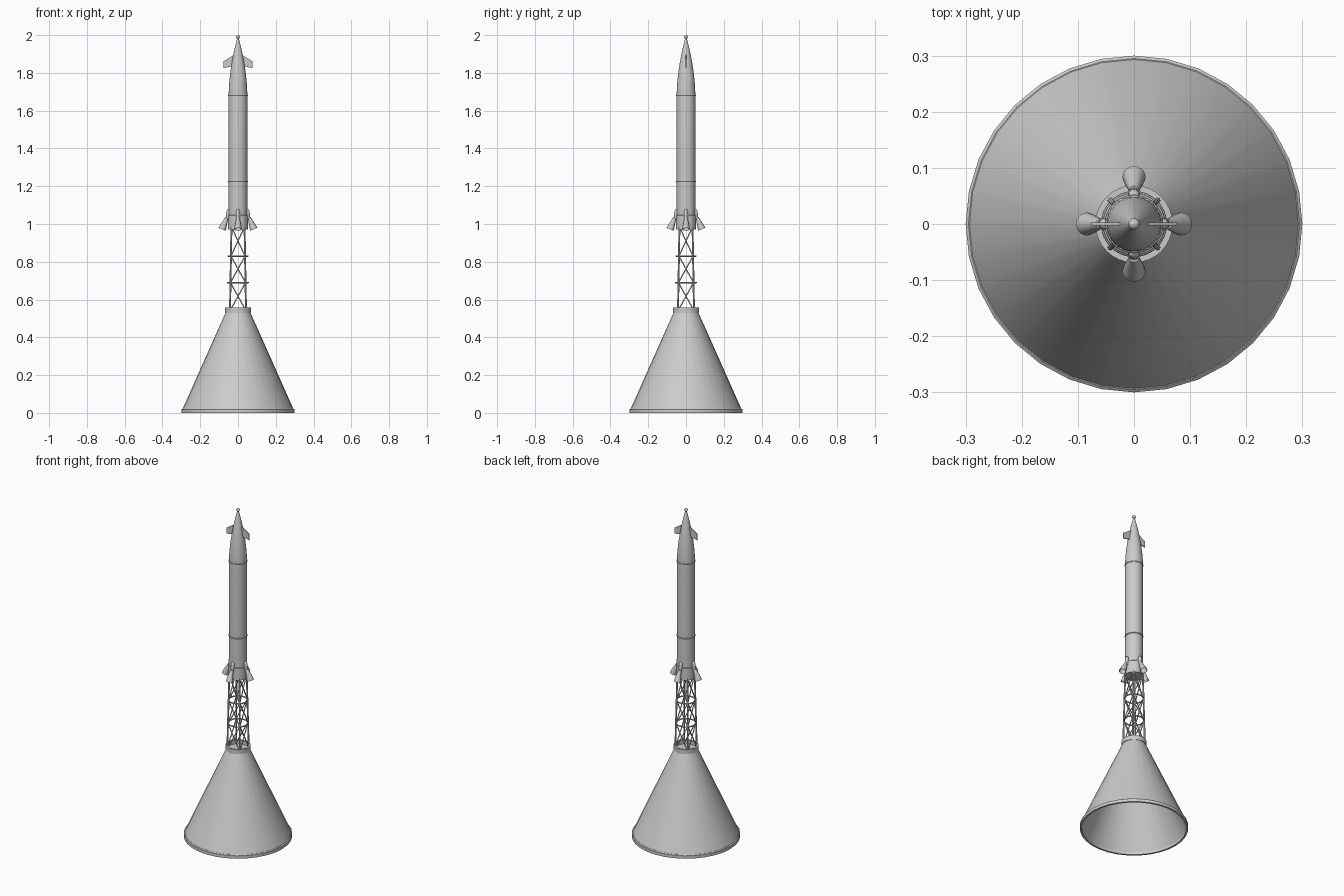
import bpy, bmesh, math
from mathutils import Vector, Matrix

if "Cube" in bpy.data.objects:
    bpy.data.objects.remove(bpy.data.objects["Cube"])


def finish(bm, name, angle=35):
    bmesh.ops.recalc_face_normals(bm, faces=bm.faces)
    me = bpy.data.meshes.new(name)
    bm.to_mesh(me)
    bm.free()
    ob = bpy.data.objects.new(name, me)
    bpy.context.collection.objects.link(ob)
    bpy.ops.object.select_all(action='DESELECT')
    ob.select_set(True)
    bpy.context.view_layer.objects.active = ob
    bpy.ops.object.shade_smooth_by_angle(angle=math.radians(angle))
    return ob


def spin(bm, profile, n=32, mat=Matrix(), loop=False):
    """Revolve (radius, height) points around the z axis of mat."""
    rings = []
    for r, z in profile:
        if r < 1e-6:
            rings.append([bm.verts.new(mat @ Vector((0, 0, z)))] * n)
        else:
            rings.append([bm.verts.new(mat @ Vector((r * math.cos(2 * math.pi * i / n),
                          r * math.sin(2 * math.pi * i / n), z))) for i in range(n)])
    pairs = list(zip(rings, rings[1:])) + ([(rings[-1], rings[0])] if loop else [])
    for a, b in pairs:
        for i in range(n):
            j = (i + 1) % n
            face = list(dict.fromkeys((a[i], a[j], b[j], b[i])))
            if len(face) > 2:
                bm.faces.new(face)


def lathe(name, profile, n=32, loop=False):
    bm = bmesh.new()
    spin(bm, profile, n, loop=loop)
    return finish(bm, name)


def rod(bm, a, b, r, n=8):
    a, b = Vector(a), Vector(b)
    d = b - a
    mat = Matrix.Translation(a) @ d.to_track_quat('Z', 'Y').to_matrix().to_4x4()
    spin(bm, [(0, 0), (r, 0), (r, d.length), (0, d.length)], n, mat)


def band(name, r, z, t):
    pts = [(r + t * math.cos(k * math.pi / 4), z + t * math.sin(k * math.pi / 4)) for k in range(8)]
    return lathe(name, pts, loop=True)


# Hollow conical cover with bottom rim and top collar
lathe("cone_cover", [(0.294, 0.02), (0.064, 0.535), (0, 0.535), (0, 0.529),
                     (0.060, 0.529), (0.289, 0.015)], loop=True)
lathe("cone_rim", [(0.289, 0), (0.3, 0), (0.3, 0.018), (0.295, 0.022), (0.289, 0.022)], loop=True)
lathe("cone_collar", [(0.058, 0.53), (0.069, 0.53), (0.069, 0.557), (0.058, 0.557)], loop=True)

# Lattice tower: four legs, three cross-braced bays
levels = [0.54, 0.69, 0.83, 0.985]


def leg_point(k, z):
    r = 0.060 + (0.049 - 0.060) * (z - 0.54) / 0.445
    a = math.pi / 4 + k * math.pi / 2
    return (r * math.cos(a), r * math.sin(a), z)


legs, braces = bmesh.new(), bmesh.new()
for k in range(4):
    rod(legs, leg_point(k, levels[0]), leg_point(k, levels[-1]), 0.005)
    for lo, hi in zip(levels, levels[1:]):
        rod(braces, leg_point(k, lo), leg_point(k + 1, hi), 0.003)
        rod(braces, leg_point(k + 1, lo), leg_point(k, hi), 0.003)
finish(legs, "tower_legs")
finish(braces, "tower_braces")
band("tower_ring_lower", 0.055, 0.69, 0.004)
band("tower_ring_upper", 0.052, 0.83, 0.004)

# Motor body with rounded pointed nose
nose = [(0.0495 * (1 - (k / 8) ** 1.7) + 0.004 * (k / 8), 1.68 + 0.305 * k / 8) for k in range(9)]
lathe("motor_body", [(0, 0.975), (0.049, 0.975), (0.049, 1.3)] + nose + [(0, 1.985)])
lathe("motor_skirt", [(0.045, 0.972), (0.052, 0.972), (0.052, 1.045), (0.048, 1.05)], loop=True)
band("body_band_lower", 0.0485, 1.225, 0.004)
band("body_band_upper", 0.0485, 1.68, 0.004)

# Ball at the tip
lathe("tip_ball", [(0.010 * math.sin(k * math.pi / 10) if 0 < k < 10 else 0,
                    1.990 - 0.010 * math.cos(k * math.pi / 10)) for k in range(11)], 20)

# Four canted hollow nozzles with feed pods
bells, pods = bmesh.new(), bmesh.new()
tilt = math.radians(22)
for k in range(4):
    turn = Matrix.Rotation(k * math.pi / 2, 4, 'Z')
    mat = turn @ Matrix.Translation((0.084, 0, 0.972)) @ Matrix.Rotation(-tilt, 4, 'Y')
    spin(bells, [(0.0205, 0), (0.0165, 0.025), (0.0115, 0.05), (0.009, 0.066), (0, 0.068),
                 (0, 0.060), (0.0075, 0.058), (0.015, 0.025), (0.0185, 0)], 20, mat, True)
    pod = turn @ Matrix.Translation((0.054, 0, 1.03)) @ Matrix.Rotation(math.radians(-5), 4, 'Y')
    spin(pods, [(0, -0.012), (0.008, -0.006), (0.0105, 0.003), (0.0105, 0.035),
                (0.008, 0.045), (0, 0.050)], 16, pod)
finish(bells, "nozzle_bells", 40)
finish(pods, "nozzle_pods", 50)

# Pair of small fins on the nose
fins = bmesh.new()
outline = [(0.02, 1.897), (0.077, 1.861), (0.077, 1.825), (0.045, 1.832), (0.02, 1.832)]
for s in (1, -1):
    front = [fins.verts.new((s * x, -0.003, z)) for x, z in outline]
    back = [fins.verts.new((s * x, 0.003, z)) for x, z in outline]
    fins.faces.new(front)
    fins.faces.new(back[::-1])
    for i in range(5):
        j = (i + 1) % 5
        fins.faces.new((front[i], front[j], back[j], back[i]))
finish(fins, "nose_fins")
